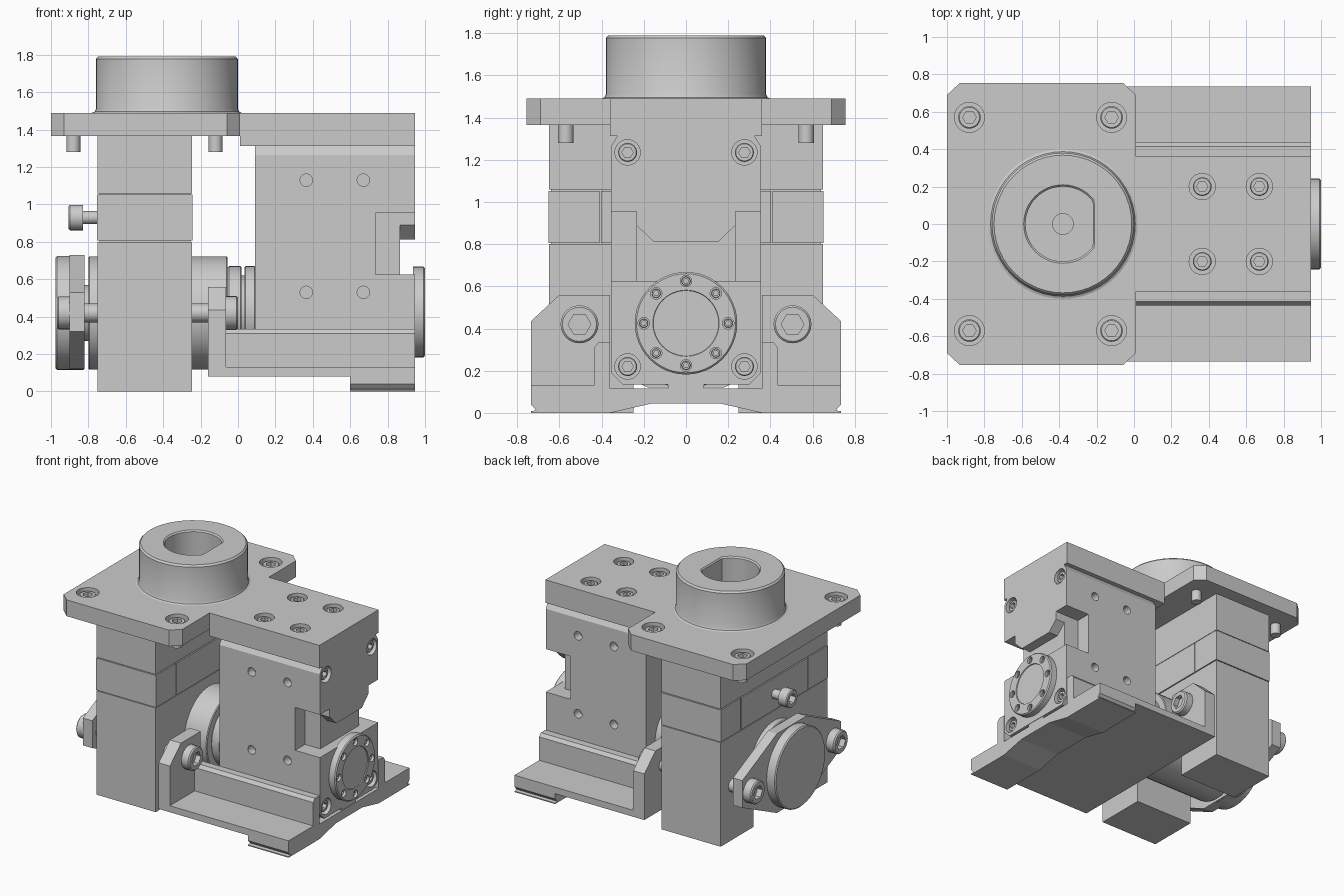
import bpy, bmesh
from math import pi, cos, sin
from mathutils import Vector

if "Cube" in bpy.data.objects:
    bpy.data.objects.remove(bpy.data.objects["Cube"])

SEG = 48


def finish(name, bm, smooth=False):
    bmesh.ops.recalc_face_normals(bm, faces=bm.faces)
    mesh = bpy.data.meshes.new(name)
    bm.to_mesh(mesh)
    bm.free()
    ob = bpy.data.objects.new(name, mesh)
    bpy.context.collection.objects.link(ob)
    if smooth:
        activate(ob)
        bpy.ops.object.shade_smooth_by_angle(angle=0.5)
    return ob


def activate(ob):
    bpy.ops.object.select_all(action='DESELECT')
    ob.select_set(True)
    bpy.context.view_layer.objects.active = ob


def prism(name, pts, axis, lo, hi):
    """Extrude a 2D profile along an axis."""
    place = {'x': lambda a, b, t: (t, a, b), 'y': lambda a, b, t: (a, t, b),
             'z': lambda a, b, t: (a, b, t)}[axis]
    bm = bmesh.new()
    low = [bm.verts.new(place(a, b, lo)) for a, b in pts]
    top = [bm.verts.new(place(a, b, hi)) for a, b in pts]
    bm.faces.new(low)
    bm.faces.new(top)
    for i in range(len(pts)):
        j = (i + 1) % len(pts)
        bm.faces.new((low[i], low[j], top[j], top[i]))
    return finish(name, bm)


def box(name, x, y, z):
    return prism(name, [(x[0], y[0]), (x[1], y[0]), (x[1], y[1]), (x[0], y[1])], 'z', *z)


def sym(half):
    """Complete a profile by mirroring it in its first coordinate."""
    return half + [(-a, b) for a, b in reversed(half)]


def loft(name, loc, direction, rings, seg=SEG):
    """Turned part: rings of (height, radius, kind), kind = 'o', 'hex' or 'D'."""
    q = Vector(direction).to_track_quat('Z', 'Y')
    bm = bmesh.new()
    loops = []
    for h, r, kind in rings:
        loop = []
        for i in range(seg):
            t = 2 * pi * i / seg
            k = r * cos(pi / 6) / cos(t % (pi / 3) - pi / 6) if kind == 'hex' else r
            x, y = k * cos(t), k * sin(t)
            if kind == 'D':
                x = max(x, -0.8 * r)
            loop.append(bm.verts.new(Vector(loc) + q @ Vector((x, y, h))))
        loops.append(loop)
    for a, b in zip(loops, loops[1:]):
        for i in range(seg):
            j = (i + 1) % seg
            bm.faces.new((a[i], a[j], b[j], b[i]))
    bm.faces.new(loops[0])
    bm.faces.new(loops[-1])
    return finish(name, bm, True)


def cyl(name, loc, direction, r, h, c=0.0):
    rings = [(0, r, 'o'), (h, r, 'o')]
    if c:
        rings = [(0, r - c, 'o'), (c, r, 'o'), (h - c, r, 'o'), (h, r - c, 'o')]
    return loft(name, loc, direction, rings)


def screw(name, loc, direction, r, h, shaft_r, shaft_len):
    """Socket-head screw; loc is the centre of the head's top."""
    loft(name, loc, direction, [
        (-h - shaft_len, shaft_r, 'o'), (-h, shaft_r, 'o'), (-h, r, 'o'),
        (-0.1 * r, r, 'o'), (0, 0.9 * r, 'o'), (0, 0.6 * r, 'hex'),
        (-0.6 * h, 0.6 * r, 'hex')], 24)


def cut(ob, cutters):
    for c in cutters:
        c.hide_render = True
        m = ob.modifiers.new('cut', 'BOOLEAN')
        m.operation, m.solver, m.object = 'DIFFERENCE', 'EXACT', c
        activate(ob)
        bpy.ops.object.modifier_apply(modifier=m.name)
        bpy.data.objects.remove(c)
    activate(ob)
    bpy.ops.object.shade_smooth_by_angle(angle=0.5)


UP, RIGHT, LEFT = (0, 0, 1), (1, 0, 0), (-1, 0, 0)

# Top plate, its extension arm and their recessed screws
plate = prism('top_plate', [(-1, -.69), (-.93, -.755), (-.06, -.755), (.01, -.69),
                            (.01, .69), (-.06, .755), (-.93, .755), (-1, .69)], 'z', 1.365, 1.49)
arm = box('top_arm', (.01, .945), (-.36, .36), (1.313, 1.49))
plate_xy = [(x, y) for x in (-.88, -.12) for y in (-.57, .57)]
arm_xy = [(x, y) for x in (.365, .67) for y in (-.2, .2)]
for ob, spots, r in ((plate, plate_xy, .08), (arm, arm_xy, .07)):
    cut(ob, [cyl('bore', (x, y, 1.41), UP, r, .2) for x, y in spots])
    for x, y in spots:
        screw('plate_screw', (x, y, 1.475), UP, r - .02, .07, .037, .125)

# Round boss with flat-sided socket
loft('boss', (-.38, 0, 1.49), UP, [
    (0, .4, 'o'), (.006, .387, 'o'), (.02, .38, 'o'), (.287, .38, 'o'), (.3, .368, 'o'),
    (.3, .21, 'D'), (.29, .2, 'D'), (.07, .2, 'D'), (.07, .055, 'o'), (.04, .055, 'o')])

# Column: forked lower block, clamp ring, upper block
X0, X1 = -.75, -.245
prism('column_lower', sym([(.25, 0), (.65, 0), (.65, .8), (0, .8), ][:3] ) [:3]
      + [(-.65, .8), (-.65, 0), (-.25, 0), (-.25, .42), (.25, .42)], 'x', X0, X1)
box('column_core', (X0 + .01, X1 - .01), (-.64, .64), (.79, 1.07))
for s in (-1, 1):
    y = sorted((s * .41, s * .652))
    box('clamp_side', (X0 - .003, X1 + .003), y, (.806, 1.052))
box('clamp_middle', (X0 - .003, X1 + .003), (-.402, .402), (.806, 1.052))
box('column_upper', (X0, X1), (-.65, .65), (1.058, 1.365))
screw('clamp_screw', (-.905, 0, .93), LEFT, .068, .075, .035, .09)

# Drive cylinder through the column, coupling and collars
AX = .42
cyl('drive_cylinder', (-.8, 0, AX), RIGHT, .303, .745, .006)
cyl('end_shaft', (-.83, 0, AX), RIGHT, .15, .04)
cyl('coupling', (-.06, 0, AX), RIGHT, .2, .16)
cyl('coupling_ring', (-.055, 0, AX), RIGHT, .25, .075, .006)
cyl('collar', (.035, 0, AX), RIGHT, .25, .06, .006)

# Left flange with ears, cap disc and long tie bolts
prism('left_flange', sym([(.18, .12), (.6, .32), (.6, .53), (.18, .73)]), 'x', -.9, -.82)
cyl('left_cap', (-.975, 0, AX), RIGHT, .305, .155, .008)
for s in (-1, 1):
    screw('tie_bolt', (-.968, s * .505, AX), LEFT, .088, .07, .05, .76)
    screw('ear_bolt', (0, s * .505, AX), RIGHT, .09, .065, .05, .2)

# Base: uprights, railed plate and end foot
prism('base_uprights', sym([(.735, .08), (.735, .435), (.6, .56), (.36, .56), (.36, .11)]),
      'x', -.16, -.065)
prism('base_rails', sym([(.735, .08), (.735, .13), (.435, .13), (.435, .31), (.415, .335),
                         (.36, .335), (.36, .115)]), 'x', -.065, .945)
prism('base_foot', sym([(.16, .045), (.36, 0), (.735, 0), (.735, .008), (.71, .012),
                        (.735, .04), (.735, .08)]), 'x', .6, .945)

# Slide block with stepped end notch, side holes and end screws
block = prism('slide_block', sym([(.3, .135), (.355, .19), (.355, 1.265), (.325, 1.313)]),
              'x', .09, .945)
corners = [(y, z) for y in (-.277, .277) for z in (.22, 1.235)]
cutters = [prism('notch', sym([(.5, .625), (.5, .89), (.235, .89), (.155, .813)]),
                 'x', .865, 1.1)]
cutters += [box('side_pocket', (.735, 1.1), sorted((s * .235, s * .5)), (.625, .955))
            for s in (-1, 1)]
cutters += [cyl('side_hole', (x, s * .29, z), (0, s, 0), .033, .2)
            for x in (.365, .67) for z in (.53, 1.13) for s in (-1, 1)]
cutters += [cyl('end_bore', (.87, y, z), RIGHT, .06, .2) for y, z in corners]
cut(block, cutters)
for y, z in corners:
    screw('end_screw', (.93, y, z), RIGHT, .045, .05, .03, .03)
box('lower_key', (.5, .942), (-.085, .085), (.112, .15))

# Bearing cap on the right end, ringed by eight screw holes
cap = loft('bearing_cap', (.935, 0, .425), RIGHT, [
    (0, .243, 'o'), (.057, .243, 'o'), (.065, .235, 'o'), (.065, .157, 'o'),
    (.058, .155, 'o'), (.058, .15, 'o')])
ring = [(.2 * cos(i * pi / 4), .425 + .2 * sin(i * pi / 4)) for i in range(8)]
cut(cap, [cyl('cap_hole', (.96, y, z), RIGHT, .027, .1) for y, z in ring])
for y, z in ring:
    screw('cap_screw', (.985, y, z), RIGHT, .021, .025, .012, .01)
